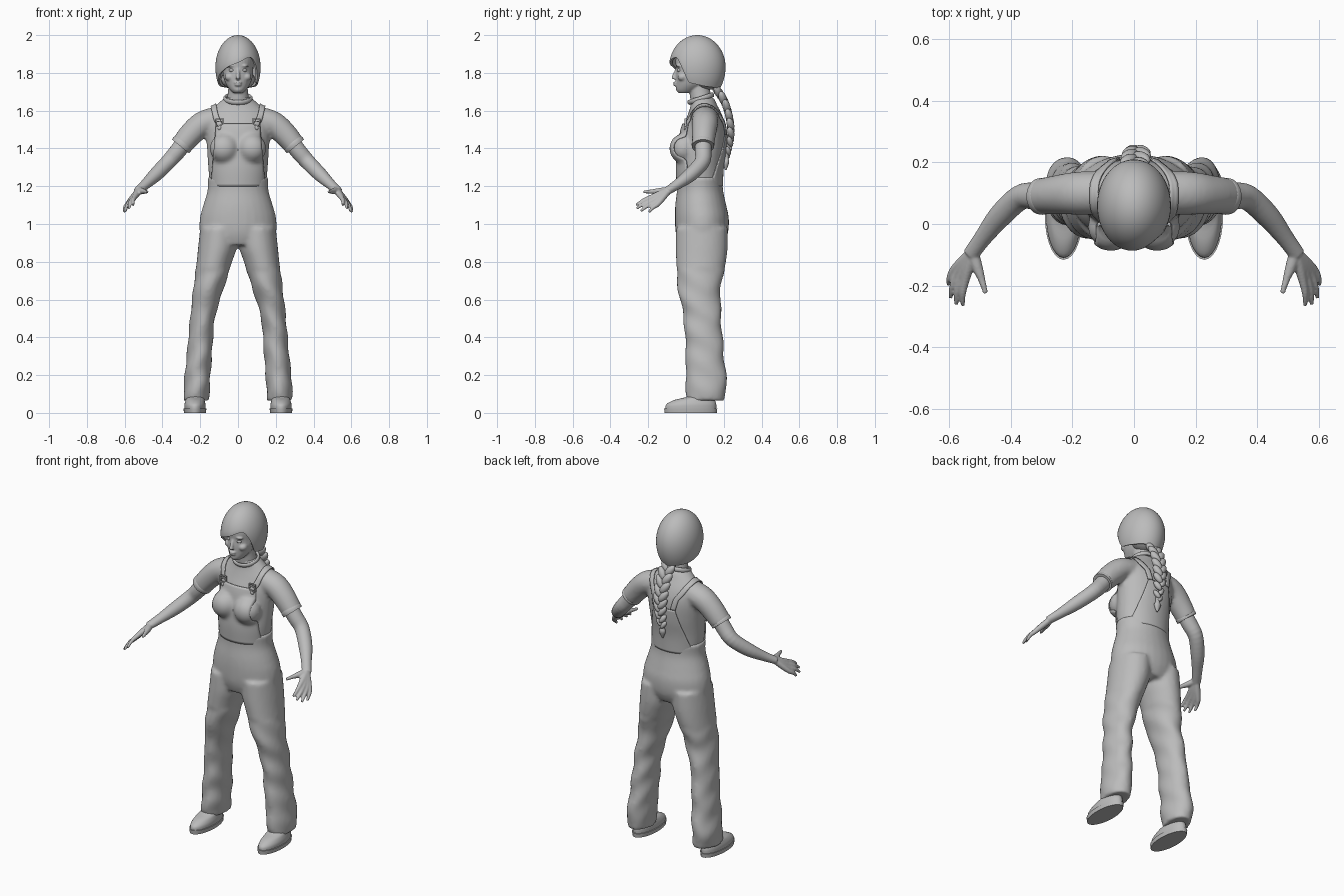
import bpy, bmesh
from math import sin, cos, pi, radians, sqrt
from mathutils import Vector, Matrix, Euler
from mathutils.bvhtree import BVHTree

cube = bpy.data.objects.get("Cube")
if cube:
    bpy.data.objects.remove(cube, do_unlink=True)

GREY = (0.5, 0.5, 0.5, 1)
clay = bpy.data.materials.new("plain_grey")
clay.use_nodes = True
clay.diffuse_color = GREY
clay.node_tree.nodes["Principled BSDF"].inputs["Base Color"].default_value = GREY


# ---- helpers ----
def spline(rows, n=4):
    """Smooth curve through rows of numbers."""
    out = []
    for i in range(len(rows) - 1):
        p = [rows[max(0, min(len(rows) - 1, i + k))] for k in (-1, 0, 1, 2)]
        for j in range(n):
            t = j / n
            out.append([b + .5 * t * (c - a + t * (2 * a - 5 * b + 4 * c - d + t * (3 * (b - c) + d - a)))
                        for a, b, c, d in zip(*p)])
    return out + [list(rows[-1])]


def skin(bm, rings):
    rings = [[bm.verts.new(p) for p in ring] for ring in rings]
    for lo, hi in zip(rings, rings[1:]):
        for i in range(len(lo)):
            j = (i + 1) % len(lo)
            bm.faces.new((lo[i], lo[j], hi[j], hi[i]))
    return rings


def loft(bm, rows, level=True, sides=28, side=1, n=4):
    """Closed tube through (x, y, z, radius a, radius b), level rings or rings square to the path."""
    rows = spline(rows, n)
    pts = [Vector((side * r[0], r[1], r[2])) for r in rows]
    rings = []
    for i, c in enumerate(pts):
        a, b = Vector((1, 0, 0)), Vector((0, 1, 0))
        if not level:
            t = (pts[min(i + 1, len(pts) - 1)] - pts[max(i - 1, 0)]).normalized()
            b = (Vector((0, 0, 1)) - t * t.z).normalized()
            a = t.cross(b)
        rings.append([c + a * rows[i][3] * cos(2 * pi * k / sides) + b * rows[i][4] * sin(2 * pi * k / sides)
                      for k in range(sides)])
    made = skin(bm, rings)
    bm.faces.new(made[0])
    bm.faces.new(made[-1])


def blob(bm, centre, radii, turn=(0, 0, 0)):
    bmesh.ops.create_uvsphere(bm, u_segments=20, v_segments=12, radius=1,
                              matrix=Matrix.LocRotScale(Vector(centre), Euler(turn), Vector(radii)))


def box(bm, centre, size):
    bmesh.ops.create_cube(bm, size=1, matrix=Matrix.LocRotScale(Vector(centre), None, Vector(size)))


def finish(name, bm, voxel=0, relax=0, thick=0):
    bmesh.ops.recalc_face_normals(bm, faces=bm.faces[:])
    mesh = bpy.data.meshes.new(name)
    bm.to_mesh(mesh)
    bm.free()
    mesh.materials.append(clay)
    mesh.shade_smooth()
    mesh.set_sharp_from_angle(angle=radians(50))
    ob = bpy.data.objects.new(name, mesh)
    bpy.context.collection.objects.link(ob)
    if voxel:
        fuse = ob.modifiers.new("fuse", 'REMESH')
        fuse.mode, fuse.voxel_size, fuse.use_smooth_shade = 'VOXEL', voxel, True
    if relax:
        ob.modifiers.new("relax", 'SMOOTH').iterations = relax
    if thick:
        shell = ob.modifiers.new("thickness", 'SOLIDIFY')
        shell.thickness, shell.offset = thick, 0
    return ob


# ---- shirt with chest and short sleeves ----
bm = bmesh.new()
loft(bm, [(0, .074, 1.12, .155, .11), (0, .073, 1.2, .15, .114), (0, .073, 1.3, .158, .119),
          (0, .085, 1.4, .164, .122), (0, .095, 1.5, .172, .116), (0, .1, 1.57, .165, .094),
          (0, .095, 1.63, .115, .07), (0, .085, 1.67, .068, .062)])
for s in (1, -1):
    loft(bm, [(.09, .1, 1.555, .07, .07), (.18, .1, 1.535, .07, .066), (.245, .095, 1.48, .064, .064),
              (.303, .09, 1.412, .058, .057)], level=False, side=s)
    blob(bm, (s * .075, -.01, 1.4), (.075, .07, .075))
shirt = finish("shirt", bm, .01, 6)

bm = bmesh.new()
for s in (1, -1):
    loft(bm, [(.288, .091, 1.43, .057, .056), (.295, .09, 1.422, .06, .059), (.304, .09, 1.411, .059, .058)],
         level=False, side=s)
finish("sleeve_hems", bm)

bm = bmesh.new()
tilt = Matrix.LocRotScale(Vector((0, .078, 1.664)), Euler((radians(18), 0, 0)), None)
skin(bm, [[tilt @ Vector(((.07 + .008 * cos(a)) * cos(b), (.066 + .008 * cos(a)) * sin(b), .013 * sin(a)))
           for a in (k * pi / 5 for k in range(10))] for b in (k * pi / 20 for k in range(41))])
bmesh.ops.remove_doubles(bm, verts=bm.verts[:], dist=.0005)
finish("collar", bm)

# ---- trousers ----
bm = bmesh.new()
loft(bm, [(0, .08, .89, .15, .115), (0, .084, .95, .2, .138), (0, .084, 1.03, .202, .143),
          (0, .078, 1.1, .184, .135), (0, .074, 1.18, .161, .122), (0, .073, 1.25, .163, .122)])
for s in (1, -1):
    loft(bm, [(.1, .084, .98, .1, .137), (.108, .083, .88, .103, .138), (.125, .08, .8, .094, .132),
              (.158, .071, .65, .08, .113), (.188, .087, .5, .066, .1), (.205, .1, .3, .067, .102),
              (.218, .107, .15, .069, .11), (.22, .105, .065, .067, .098)], side=s, n=8)
for v in bm.verts:
    if v.co.z < .75:
        v.co.y += .004 * sin(38 * v.co.z + 30 * abs(v.co.x))
        v.co.x += .003 * sin(45 * v.co.z + 25 * v.co.y)
finish("trousers", bm, .011, 5)

# ---- bib, back panel and straps draped over the shirt ----
bpy.context.view_layer.update()
tree = BVHTree.FromObject(shirt, bpy.context.evaluated_depsgraph_get())


def drape(start, aim, lift=.006):
    start, aim = Vector(start), Vector(aim).normalized()
    hit, normal = tree.ray_cast(start, aim)[:2]
    if hit is None:
        hit, normal = tree.find_nearest(start)[:2]
    return hit - aim * lift


def panel(name, rows, thick=.006):
    bm = bmesh.new()
    grid = [[bm.verts.new(p) for p in row] for row in rows]
    for lo, hi in zip(grid, grid[1:]):
        for i in range(len(lo) - 1):
            bm.faces.new((lo[i], lo[i + 1], hi[i + 1], hi[i]))
    finish(name, bm, thick=thick)


def panel_rows(y, top, low_half, top_half):
    for j in range(25):
        t = j / 24
        half = low_half + (top_half - low_half) * t
        yield [drape((half * (k / 12 - 1), y, 1.2 + (top - 1.2) * t), (0, -y, 0)) for k in range(25)]


panel("front_bib", panel_rows(-.5, 1.53, .143, .115))
panel("back_panel", panel_rows(.6, 1.47, .14, .07))

for s, label in ((1, "left"), (-1, "right")):
    rows = []
    for j in range(31):
        t = j / 30
        angle = radians(38 + 132 * t)
        x = .095 + .035 * sin(pi * min(1, t * 1.25)) - .035 * max(0, t - .5) * 2
        out = Vector((0, -cos(angle), sin(angle)))
        rows.append([drape(Vector((s * (x + w), .09, 1.45)) + out * .4, -out, .009)
                     for w in (-.014, -.005, .005, .014)])
    panel(label + "_strap", rows)
    # buckle frame with its button
    c = drape((s * .097, -.5, 1.53), (0, 1, 0), .012)
    bm = bmesh.new()
    for dz in (-.012, .012, .026):
        box(bm, c + Vector((0, .1 * dz, dz)), (.042, .009, .006))
    for dx in (-.019, .019):
        box(bm, c + Vector((dx, 0, .008)), (.006, .009, .042))
    blob(bm, c + Vector((0, 0, -.022)), (.012, .009, .012))
    finish(label + "_buckle", bm)

# ---- arms and hands ----
for s, label in ((1, "left"), (-1, "right")):
    bm = bmesh.new()
    loft(bm, [(.27, .09, 1.45, .045, .045), (.32, .091, 1.385, .044, .044), (.37, .085, 1.328, .041, .041),
              (.435, .025, 1.262, .038, .037), (.49, -.045, 1.21, .029, .027), (.53, -.1, 1.175, .026, .021)],
         level=False, side=s)
    wrist = Vector((.523, -.09, 1.18))
    tips = [(.555, -.264, 1.1), (.577, -.262, 1.082), (.595, -.24, 1.068), (.602, -.197, 1.062)]
    for i, tip in enumerate(tips):
        knuckle = Vector((.547, -.183, 1.142)).lerp(Vector((.585, -.15, 1.105)), i / 3)
        middle = knuckle.lerp(Vector(tip), .55) + Vector((.004, 0, .005))
        loft(bm, [(*wrist, .018, .017), (*wrist.lerp(knuckle, .5), .018, .017), (*knuckle, .014, .014),
                  (*middle, .0105, .0105), (*tip, .007, .007)], level=False, sides=12, side=s)
    loft(bm, [(*wrist, .019, .018), (.508, -.14, 1.174, .018, .017), (.494, -.18, 1.172, .012, .012),
              (.481, -.225, 1.17, .008, .008)], level=False, sides=12, side=s)
    finish(label + "_arm", bm, .005, 3)

# ---- shoes ----
for s, label in ((1, "left"), (-1, "right")):
    bm = bmesh.new()
    loft(bm, [(.228, .025, .022, .056, .135), (.228, .028, .045, .056, .132), (.227, .045, .068, .05, .108),
              (.225, .08, .088, .045, .07), (.222, .095, .13, .042, .05)], side=s)
    finish(label + "_shoe", bm)
    bm = bmesh.new()
    loft(bm, [(.228, .025, 0, .058, .138), (.228, .025, .024, .061, .141)], side=s, n=1)
    finish(label + "_sole", bm)

# ---- head with neck and face ----
bm = bmesh.new()
loft(bm, [(0, -.005, 1.694, .026, .036), (0, .008, 1.71, .043, .06), (0, .03, 1.74, .064, .083),
          (0, .045, 1.78, .078, .099), (0, .055, 1.82, .081, .107), (0, .055, 1.87, .082, .11),
          (0, .055, 1.93, .07, .09), (0, .055, 1.96, .03, .04)])
loft(bm, [(0, .09, 1.6, .065, .06), (0, .08, 1.66, .058, .057), (0, .072, 1.71, .052, .055),
          (0, .065, 1.76, .05, .055)])
loft(bm, [(0, -.044, 1.825, .009, .009), (0, -.06, 1.79, .01, .01), (0, -.068, 1.768, .013, .011)],
     level=False, sides=12)
for s in (1, -1):
    blob(bm, (s * .032, -.038, 1.838), (.026, .015, .007), (0, s * .15, 0))
    blob(bm, (s * .045, -.018, 1.778), (.026, .027, .022))
blob(bm, (0, -.054, 1.748), (.021, .014, .006))
blob(bm, (0, -.053, 1.736), (.018, .014, .007))
blob(bm, (0, -.036, 1.713), (.02, .018, .015))
finish("head", bm, .005, 3)

bm = bmesh.new()
for s in (1, -1):
    blob(bm, (s * .032, -.034, 1.814), (.015, .014, .01))
finish("eyes", bm)

# ---- hair cap with a swept fringe ----
EDGE = [(-180, 1.71), (-110, 1.725), (-78, 1.745), (-58, 1.79), (-25, 1.832), (0, 1.852), (25, 1.878),
        (42, 1.88), (56, 1.83), (70, 1.745), (110, 1.725), (180, 1.71)]


def edge_height(a):
    for (a0, z0), (a1, z1) in zip(EDGE, EDGE[1:]):
        if a <= a1:
            return z0 + (z1 - z0) * (a - a0) / (a1 - a0)


def hair_point(a, t, size):
    z = 2 - (2 - edge_height(a)) * t * t
    h = (z - 1.83) / .17
    r = size * (sqrt(max(0, 1 - h * h)) if h > 0 else 1 - .42 * h * h)
    a = radians(a)
    return (.12 * r * sin(a), .06 - .15 * r * cos(a), z - (1 - size) * .1 * (1 - t))


bm = bmesh.new()
steps = [(j / 20, 1) for j in range(21)] + [(j / 10, .88) for j in range(10, -1, -1)]
skin(bm, [[hair_point(-180 + 5 * k, t, size) for k in range(72)] for t, size in steps])
bmesh.ops.remove_doubles(bm, verts=bm.verts[:], dist=.0005)
finish("hair", bm, relax=2)

bm = bmesh.new()
blob(bm, (0, .115, 1.765), (.09, .08, .055))
finish("nape_hair", bm)

# ---- braid ----
bm = bmesh.new()
path = spline([(.0, .16, 1.715, 1.0), (.003, .205, 1.645, 1.05), (.008, .232, 1.55, 1),
               (.01, .236, 1.46, .85), (.01, .22, 1.37, .65)], 4)
for i, (x, y, z, size) in enumerate(path):
    s = 1 if i % 2 else -1
    blob(bm, (x + s * .019 * size, y, z), (.021 * size, .02 * size, .04 * size), (.25, s * .6, 0))
loft(bm, [(.01, .218, 1.375, .015, .015), (.01, .214, 1.35, .011, .011), (.01, .212, 1.325, .02, .016),
          (.01, .21, 1.285, .004, .004)], sides=12)
finish("braid", bm)
